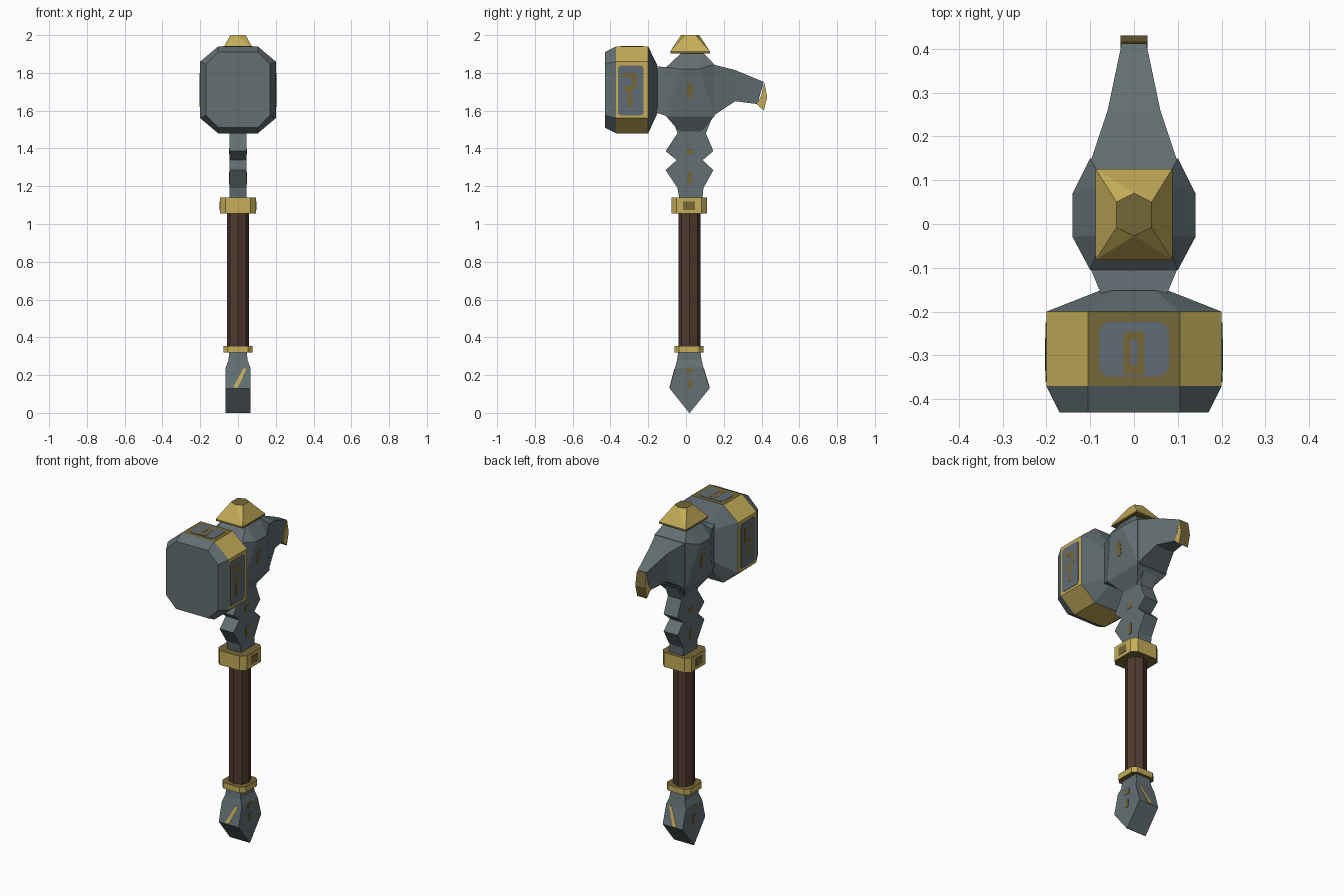
import bpy, bmesh, math
from mathutils import Vector

if "Cube" in bpy.data.objects:
    bpy.data.objects.remove(bpy.data.objects["Cube"])

# Flat colours
def material(name, col):
    m = bpy.data.materials.new(name)
    m.diffuse_color = (*col, 1)
    m.use_nodes = True
    m.node_tree.nodes["Principled BSDF"].inputs["Base Color"].default_value = m.diffuse_color
    return m

STEEL = material("steel", (0.125, 0.16, 0.172))
GOLD = material("gold", (0.56, 0.42, 0.10))
BRONZE = material("dark gold", (0.18, 0.135, 0.04))
WOOD = material("dark wood", (0.082, 0.043, 0.030))
PANEL = material("blue grey panel", (0.12, 0.15, 0.18))


def finish(name, bm, mats, rule=None):
    bmesh.ops.recalc_face_normals(bm, faces=bm.faces)
    bm.normal_update()
    if rule:
        for f in bm.faces:
            f.material_index = rule(f.normal, f.calc_center_median())
    me = bpy.data.meshes.new(name)
    bm.to_mesh(me)
    bm.free()
    for m in mats:
        me.materials.append(m)
    ob = bpy.data.objects.new(name, me)
    bpy.context.collection.objects.link(ob)
    return ob


def loft(name, rings, mats, rule=None):
    """Skin a stack of equal-length point rings and cap both ends."""
    bm = bmesh.new()
    vs = [[bm.verts.new(p) for p in r] for r in rings]
    n = len(vs[0])
    for a, b in zip(vs, vs[1:]):
        for i in range(n):
            j = (i + 1) % n
            bm.faces.new((a[i], a[j], b[j], b[i]))
    bm.faces.new(vs[0])
    bm.faces.new(vs[-1])
    return finish(name, bm, mats, rule)


def hull(name, pts, mats, rule=None, mirror=False):
    """Convex solid through points, optionally mirrored in x."""
    bm = bmesh.new()
    pts = list(pts) + ([(-x, y, z) for x, y, z in pts] if mirror else [])
    for p in pts:
        bm.verts.new(p)
    r = bmesh.ops.convex_hull(bm, input=bm.verts)
    loose = [v for v in bm.verts if not v.link_faces]
    bmesh.ops.delete(bm, geom=loose, context='VERTS')
    bmesh.ops.dissolve_limit(bm, angle_limit=math.radians(1), verts=bm.verts, edges=bm.edges)
    return finish(name, bm, mats, rule)


def chamfered(hu, hv, cu, cv):
    """Rectangle outline with cut corners."""
    return [(hu, -hv + cv), (hu, hv - cv), (hu - cu, hv), (-hu + cu, hv),
            (-hu, hv - cv), (-hu, -hv + cv), (-hu + cu, -hv), (hu - cu, -hv)]


def rect(hx, y0, y1, z):
    return [(hx, y0, z), (hx, y1, z), (-hx, y1, z), (-hx, y0, z)]


# Striking head: cut-corner block with a gold band
def head_ring(y, hx, z0, z1, cx, cz):
    zc = (z0 + z1) / 2
    return [(u, y, v + zc) for u, v in chamfered(hx, (z1 - z0) / 2, cx, cz)]

def head_colour(n, c):
    if abs(n.y) < 0.1:
        return 2 if n.z > 0.9 else 1
    return 0

loft("hammer_head", [head_ring(-0.43, 0.17, 1.51, 1.91, 0.065, 0.065),
                     head_ring(-0.37, 0.20, 1.48, 1.94, 0.095, 0.08),
                     head_ring(-0.20, 0.20, 1.48, 1.94, 0.095, 0.08),
                     head_ring(-0.152, 0.078, 1.585, 1.84, 0.03, 0.03)],
     [STEEL, GOLD, BRONZE], head_colour)

# Inlaid panels with an abstract bar pattern on the sides and top of the head
def plate(name, place, u0, u1, v0, v1, h, mat, cut=0.0):
    uc, vc = (u0 + u1) / 2, (v0 + v1) / 2
    outline = chamfered((u1 - u0) / 2, (v1 - v0) / 2, cut, cut)
    hull(name, [place(u + uc, v + vc, w) for u, v in outline for w in (-0.002, h)], [mat])

top = lambda u, v, w: (u, v, 1.94 + w)
plate("top_panel", top, -0.08, 0.08, -0.348, -0.224, 0.002, PANEL, 0.018)
for b in [(-0.024, -0.008, -0.33, -0.245), (0.008, 0.024, -0.33, -0.245),
          (-0.024, 0.024, -0.265, -0.245), (-0.024, 0.024, -0.345, -0.322)]:
    plate("top_panel_bar", top, *b, 0.003, BRONZE, 0.002)
for s in (1, -1):
    side = lambda u, v, w, s=s: (s * (0.2 + w), u, v)
    plate("side_panel", side, -0.36, -0.225, 1.575, 1.84, 0.002, PANEL, 0.012)
    for b in [(-0.335, -0.26, 1.775, 1.80), (-0.285, -0.26, 1.72, 1.79),
              (-0.325, -0.28, 1.70, 1.73), (-0.31, -0.285, 1.62, 1.71)]:
        plate("side_panel_bar", side, *b, 0.003, BRONZE, 0.002)

# Neck between striking head and body
loft("head_neck", [[(hx, y, z0), (hx, y, z1), (-hx, y, z1), (-hx, y, z0)]
                   for y, hx, z0, z1 in [(-0.16, 0.075, 1.59, 1.835), (-0.10, 0.1, 1.57, 1.83)]],
     [STEEL])

# Faceted central body
hull("body", [(0.1, -0.105, 1.57), (0.1, 0.15, 1.57), (0.14, -0.03, 1.82), (0.14, 0.07, 1.82),
              (0.1, -0.105, 1.83), (0.1, 0.15, 1.845), (0.07, -0.025, 1.905), (0.07, 0.092, 1.905),
              (0.045, -0.035, 1.49), (0.045, 0.08, 1.49)], [STEEL], mirror=True)

# Curved beak and its gold tip
loft("beak", [[(hx, yb, zb), (hx, yt, zt), (-hx, yt, zt), (-hx, yb, zb)]
              for yt, zt, yb, zb, hx in [(0.14, 1.845, 0.14, 1.57, 0.1),
                                         (0.26, 1.815, 0.26, 1.65, 0.06),
                                         (0.412, 1.752, 0.378, 1.635, 0.028)]], [STEEL])
tip = [(0.415, 1.75), (0.43, 1.67), (0.412, 1.60), (0.375, 1.635), (0.398, 1.68)]
loft("beak_tip", [[(x, y, z) for y, z in tip] for x in (-0.031, 0.031)], [GOLD, BRONZE],
     lambda n, c: 1 if n.y > 0.5 else 0)

# Gold cap: rectangular base rising to a small six-sided top
base = [(0.0875, y, z) for y in (-0.082, 0.126) for z in (1.903, 1.915)]
crown = [(0.04, -0.008, 2.0), (0.04, 0.05, 2.0), (0, -0.027, 2.0), (0, 0.07, 2.0)]
hull("cap", base + crown, [GOLD, BRONZE], lambda n, c: 1 if abs(n.z) > 0.95 or c.z < 1.913 else 0,
     mirror=True)

# Notched steel shaft
loft("steel_shaft", [rect(0.045, y0, y1, z) for z, y0, y1 in [
    (1.13, -0.035, 0.087), (1.19, -0.045, 0.092), (1.285, -0.108, 0.145), (1.338, -0.05, 0.088),
    (1.386, -0.108, 0.145), (1.48, -0.045, 0.105), (1.58, -0.08, 0.145)]], [STEEL])

# Eight-sided wooden handle
loft("handle", [[(0.059 * math.cos(i * math.pi / 4), 0.018 + 0.059 * math.sin(i * math.pi / 4), z)
                 for i in range(8)] for z in (0.34, 1.07)], [WOOD])

# Collars at both ends of the handle
for name, h, c, z0, z1 in [("upper_collar", 0.094, 0.028, 1.055, 1.14),
                           ("lower_collar", 0.077, 0.024, 0.32, 0.355)]:
    loft(name, [[(u, v + 0.016, z) for u, v in chamfered(h, h, c, c)] for z in (z0, z1)],
         [GOLD, BRONZE], lambda n, c: 1 if abs(n.z) > 0.9 else 0)
for s in (1, -1):
    hull("collar_stud", [(s * x, y, z) for x in (0.09, 0.097) for y in (-0.015, 0.047)
                         for z in (1.075, 1.12)], [BRONZE])

# Wedge-shaped pommel
loft("pommel", [rect(hx, y0, y1, z) for z, hx, y0, y1 in [
    (0.0, 0.065, 0.017, 0.020), (0.13, 0.065, -0.087, 0.125), (0.24, 0.065, -0.058, 0.092),
    (0.28, 0.05, -0.047, 0.083), (0.33, 0.047, -0.04, 0.075)]], [STEEL])

# Gold slashes on the pommel's sloping front and back
for y_low, y_high, d in [(-0.087, -0.058, -1), (0.125, 0.092, 1)]:
    pts = []
    for x, z in [(-0.025, 0.135), (0.0, 0.135), (0.045, 0.235), (0.028, 0.235)]:
        y = y_low + (y_high - y_low) * (z - 0.13) / 0.11
        pts += [(x, y - d * 0.002, z), (x, y + d * 0.002, z)]
    hull("pommel_slash", pts, [GOLD])

# Small dark gold marks on both flanks: (z low, z high, x low, x high, half width)
for z0, z1, x0, x1, w in [(1.67, 1.745, 0.116, 0.128, 0.015), (1.37, 1.4, 0.045, 0.045, 0.018),
                          (1.21, 1.275, 0.045, 0.045, 0.012), (0.13, 0.18, 0.065, 0.065, 0.010),
                          (0.21, 0.24, 0.065, 0.065, 0.018)]:
    for s in (1, -1):
        hull("flank_mark", [(s * (x + d), 0.02 + y, z) for z, x in ((z0, x0), (z1, x1))
                            for d in (-0.002, 0.002) for y in (-w, w)], [BRONZE])
